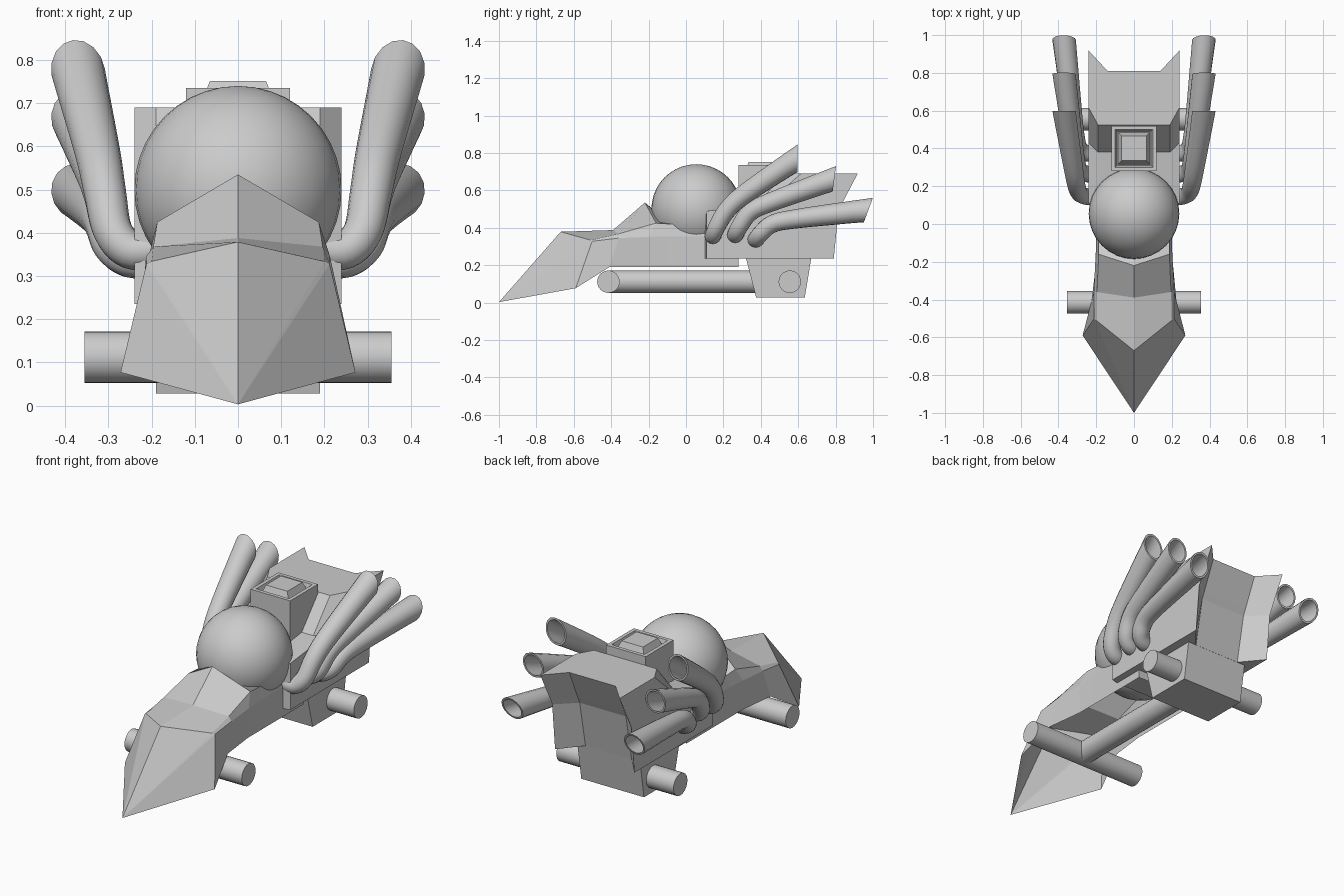
import bpy, bmesh, math
from mathutils import Vector

if "Cube" in bpy.data.objects:
    bpy.data.objects.remove(bpy.data.objects["Cube"])


def finish(name, bm, smooth=False):
    bmesh.ops.recalc_face_normals(bm, faces=bm.faces)
    me = bpy.data.meshes.new(name)
    bm.to_mesh(me)
    bm.free()
    ob = bpy.data.objects.new(name, me)
    bpy.context.collection.objects.link(ob)
    if smooth:
        bpy.ops.object.select_all(action='DESELECT')
        ob.select_set(True)
        bpy.context.view_layer.objects.active = ob
        bpy.ops.object.shade_smooth_by_angle(angle=math.radians(40))
    return ob


def bridge(bm, rings, closed=True):
    n = len(rings[0])
    for a, b in zip(rings, rings[1:]):
        for i in range(n if closed else n - 1):
            j = (i + 1) % n
            bm.faces.new((a[i], a[j], b[j], b[i]))


def loft(name, sections, closed=True, caps=(True, True)):
    bm = bmesh.new()
    rings = [[bm.verts.new(p) for p in s] for s in sections]
    bridge(bm, rings, closed)
    if caps[0]:
        bm.faces.new(rings[0])
    if caps[1]:
        bm.faces.new(rings[-1])
    bmesh.ops.remove_doubles(bm, verts=bm.verts, dist=1e-5)
    return finish(name, bm)


def mirrored(half):
    # half outline running from +x side; points on the centre line are kept once
    return list(half) + [(-x, y, z) for x, y, z in reversed(half) if x > 1e-6]


def rect(hx, y0, y1, z):
    return [(-hx, y0, z), (hx, y0, z), (hx, y1, z), (-hx, y1, z)]


def cylinder(name, a, b, r, n=24):
    a, b = Vector(a), Vector(b)
    bpy.ops.mesh.primitive_cylinder_add(vertices=n, radius=r, depth=(b - a).length, location=(a + b) / 2)
    ob = bpy.context.object
    ob.name = name
    ob.rotation_euler = (b - a).to_track_quat('Z', 'Y').to_euler()
    bpy.ops.object.shade_smooth_by_angle(angle=math.radians(40))


# Front hull: open underneath; each half section runs lower edge, side, shoulder, ridge
hull = [
    [(.272, -.59, .077), (.212, -.502, .328), (.2, -.51, .334), (0, -.67, .379)],
    [(.225, -.41, .19), (.213, -.36, .345), (.196, -.36, .368), (0, -.39, .388)],
    [(.2, -.2, .19), (.205, -.2, .352), (.187, -.16, .425), (0, -.22, .535)],
    [(.2, -.1, .19), (.2, -.1, .355), (.187, -.08, .42), (0, -.12, .44)],
    [(.2, .28, .19), (.2, .28, .355), (.187, .28, .42), (0, .28, .44)],
]
loft("front_hull", [mirrored(s) for s in hull], closed=False, caps=(False, True))

# Pointed nose cap: panels from the first hull section down to the tip
bm = bmesh.new()
tip = bm.verts.new((0, -1, .003))
low, side, sh, ridge = hull[0]
top = bm.verts.new(ridge)
for s in (1, -1):
    c = bm.verts.new((s * low[0], low[1], low[2]))
    m = bm.verts.new((s * side[0], side[1], side[2]))
    k = bm.verts.new((s * sh[0], sh[1], sh[2]))
    for f in ((tip, c, m), (tip, m, k), (tip, k, top)):
        bm.faces.new(f)
finish("nose_panels", bm)

# Rear body: plan outlines at rising heights (z, front y, chamfer, wing rear y, centre rear y)
rear = []
for z, yf, c, yo, yc in ((.235, .1, .01, .79, .67), (.49, .1, .01, .815, .72),
                         (.525, .38, .05, .832, .736), (.69, .525, .09, .918, .81)):
    half = [(.19, yf, z), (.24, yf + c, z), (.24, yo, z), (.14, yc, z)]
    rear.append(mirrored(half))
loft("rear_body", rear)

# Tail block under the rear body
loft("tail_block", [rect(.19, .375, .635, .028), rect(.19, .32, .67, .24)])

# Intake box with recessed frame and raised middle
loft("intake_box", [rect(h, .4 - h, .4 + h, z) for h, z in
                    ((.12, .45), (.12, .735), (.1, .735), (.09, .7), (.085, .7), (.065, .752))])

# Round cockpit canopy
bpy.ops.mesh.primitive_uv_sphere_add(segments=32, ring_count=20, radius=.24, location=(0, .055, .5))
bpy.context.object.name = "canopy"
bpy.ops.object.shade_smooth()

# Axles and the spine tube joining them
cylinder("front_axle", (-.355, -.415, .112), (.355, -.415, .112), .06)
cylinder("rear_axle", (-.355, .555, .112), (.355, .555, .112), .06)
cylinder("spine_tube", (0, -.415, .112), (0, .5, .112), .06)


def spline(pts, steps=5):
    p = [2 * pts[0] - pts[1]] + pts + [2 * pts[-1] - pts[-2]]
    out = []
    for i in range(1, len(p) - 2):
        a, b, c, d = p[i - 1:i + 3]
        for k in range(steps):
            t = k / steps
            out.append(.5 * (2 * b + (c - a) * t + (2 * a - 5 * b + 4 * c - d) * t ** 2
                             + (3 * b - a - 3 * c + d) * t ** 3))
    return out + [pts[-1]]


def exhaust(name, pts, cut, s, n=16):
    # Flared pipe: outer wall, rim cut along a plane, inner wall
    path = spline([Vector((s * x, y, z)) for x, y, z in pts])
    total = sum((b - a).length for a, b in zip(path, path[1:]))
    bm = bmesh.new()
    walls = []
    for inset in (0, .01):
        rings, run, u = [], 0, Vector((0, 1, 0))
        for i, p in enumerate(path):
            t = (path[min(i + 1, len(path) - 1)] - path[max(i - 1, 0)]).normalized()
            if i:
                run += (p - path[i - 1]).length
            u = (u - t * u.dot(t)).normalized()
            v = t.cross(u)
            r = .042 + .02 * run / total - inset
            ring = []
            for k in range(n):
                a = 2 * math.pi * k / n
                q = p + r * (u * math.cos(a) + v * math.sin(a))
                if i == len(path) - 1:
                    q -= t * ((q - p).dot(cut) / t.dot(cut))
                ring.append(bm.verts.new(q))
            rings.append(ring)
        walls.append(rings)
    outer, inner = walls
    bridge(bm, outer + inner[::-1])
    finish(name, bm, True)


# Three exhaust pipes on each side
pipes = [
    ([(.19, .14, .36), (.25, .145, .36), (.29, .165, .405), (.308, .22, .495), (.325, .32, .585),
      (.37, .597, .772)], (0, 1, 0)),
    ([(.19, .26, .365), (.25, .265, .365), (.29, .285, .405), (.308, .345, .485), (.325, .46, .54),
      (.37, .793, .662)], (0, 1, -.13)),
    ([(.19, .37, .34), (.25, .375, .34), (.29, .4, .37), (.308, .46, .42), (.325, .58, .447),
      (.37, .975, .495)], (0, 1, -.37)),
]
for s, label in ((1, "right"), (-1, "left")):
    for i, (pts, cut) in enumerate(pipes, 1):
        exhaust(f"exhaust_{label}_{i}", pts, Vector(cut), s)
